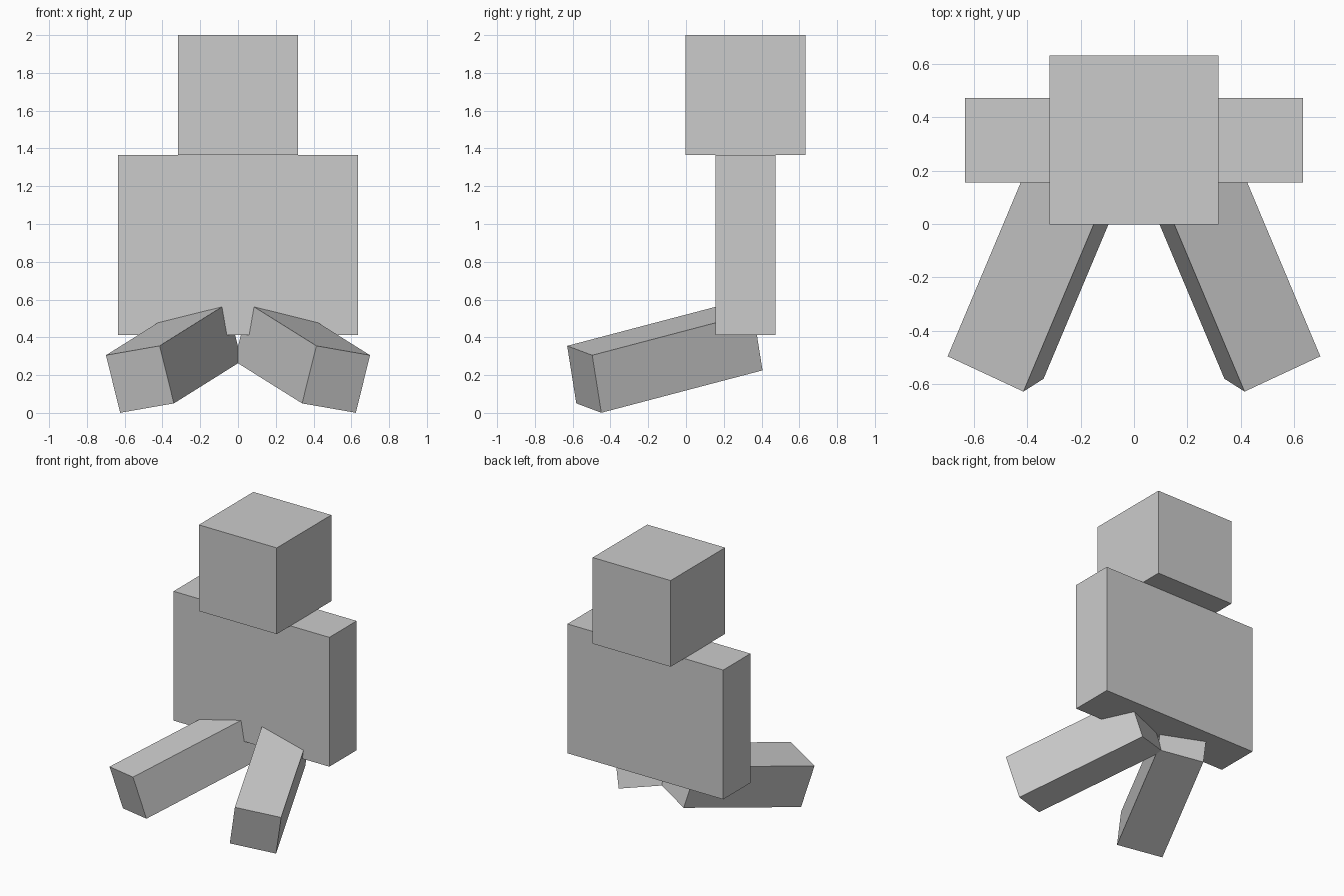
import bpy
import math
from mathutils import Euler, Matrix, Vector

cube = bpy.data.objects.get("Cube")
if cube:
    bpy.data.objects.remove(cube, do_unlink=True)

UNIT = 0.635  # edge of the head block; every other size is a fraction of it

grey = bpy.data.materials.new("plain_grey")
grey.use_nodes = True
COLOUR = (0.6, 0.6, 0.6, 1.0)
grey.diffuse_color = COLOUR
grey.node_tree.nodes["Principled BSDF"].inputs["Base Color"].default_value = COLOUR


def block(name, size, centre, angles=(0, 0, 0)):
    """Flat-faced box with its size baked in, rotated by angles in degrees."""
    bpy.ops.mesh.primitive_cube_add(size=1)
    obj = bpy.context.object
    obj.name = obj.data.name = name
    obj.data.transform(Matrix.Diagonal(Vector((*size, 1))))
    obj.location = centre
    obj.rotation_euler = Euler([math.radians(a) for a in angles])
    obj.data.materials.append(grey)
    return obj


# Head and broad torso
block("head", (UNIT, UNIT, UNIT), (0, 0.315, 1.6825))
block("torso", (2 * UNIT, UNIT / 2, 1.5 * UNIT), (0, 0.315, 0.889))

# Splayed seated legs, mirrored across x
for name, side in (("left_leg", 1), ("right_leg", -1)):
    block(name, (UNIT / 2, 1.5 * UNIT, UNIT / 2),
          (side * 0.34, -0.112, 0.29), (13.8, side * 9.0, side * 25.0))
